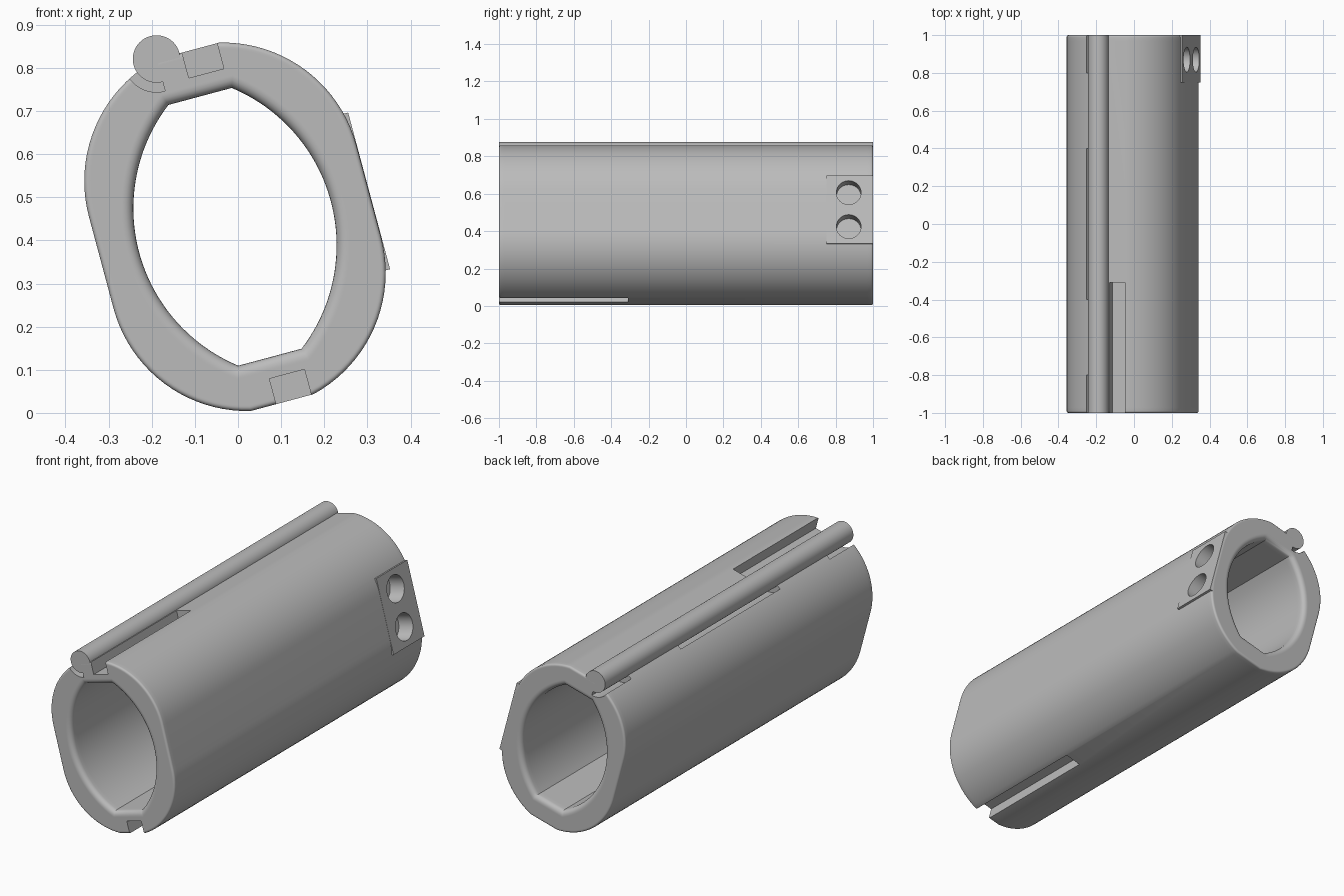
import bpy, bmesh
from math import sin, cos, asin, pi, radians
from mathutils import Matrix

if "Cube" in bpy.data.objects:
    bpy.data.objects.remove(bpy.data.objects["Cube"])

# Section frame: u across, v up, leaning 15 degrees about the long axis
TILT = Matrix.Translation((-0.007, 0, 0.4315)) @ Matrix.Rotation(radians(-15), 4, 'Y')
PIN = (-0.075, 0.423)
N = 20

grey = bpy.data.materials.new("grey")
grey.use_nodes = True
grey.diffuse_color = (0.5, 0.5, 0.5, 1)
grey.node_tree.nodes["Principled BSDF"].inputs["Base Color"].default_value = (0.5, 0.5, 0.5, 1)


def finish(bm, name):
    bmesh.ops.recalc_face_normals(bm, faces=bm.faces)
    bm.transform(TILT)
    me = bpy.data.meshes.new(name)
    bm.to_mesh(me)
    bm.free()
    me.materials.append(grey)
    ob = bpy.data.objects.new(name, me)
    bpy.context.collection.objects.link(ob)
    return ob


def prism(name, section, y0, y1):
    """Extrude a (u, v) section along the tube."""
    bm = bmesh.new()
    a, b = ([bm.verts.new((u, y, v)) for u, v in section] for y in (y0, y1))
    bm.faces.new(a)
    bm.faces.new(b)
    for i in range(len(a)):
        j = (i + 1) % len(a)
        bm.faces.new((a[i], a[j], b[j], b[i]))
    return finish(bm, name)


def rect(u0, u1, v0, v1):
    return [(u0, v0), (u1, v0), (u1, v1), (u0, v1)]


def arc(cu, cv, r, a0, a1, n):
    return [(cu + r * cos(a0 + (a1 - a0) * k / n), cv + r * sin(a0 + (a1 - a0) * k / n))
            for k in range(n + 1)]


def combine(ob, tool, operation):
    m = ob.modifiers.new("join", 'BOOLEAN')
    m.operation, m.object, m.solver = operation, tool, 'EXACT'
    bpy.context.view_layer.objects.active = ob
    bpy.ops.object.modifier_apply(modifier=m.name)
    bpy.data.objects.remove(tool)


def both_sides(right):
    return right + [(-u, v) for u, v in reversed(right)]


# Outer section: stadium with its ends cut flat, shrunk by d
def outer(d):
    r, top = 0.321 - d, 0.422 - d
    a = asin((top - 0.11) / r)
    return both_sides(arc(0, 0.11, r, a, 0, N) + arc(0, -0.11, r, 0, -a, N))


# Inner section: lens with its ends cut flat, grown by d
def inner(d):
    r, top = 0.395 + d, 0.313 + d
    a = asin(top / r)
    return both_sides(arc(-0.165, 0, r, a, -a, 2 * N + 1))


# Tube body: rings run out along the shell, around each rim and back inside
def fillet(section, f):
    steps = [i * pi / 10 for i in range(6)]
    rings = [(section(0), 1 - f - 0.02)]
    rings += [(section(f * (1 - cos(t))), 1 - f + f * sin(t)) for t in steps]
    return rings + [(section(f + 0.004), 1)]


half = fillet(outer, 0.01) + fillet(inner, 0.025)[::-1]
loops = half + [(s, -y) for s, y in reversed(half)]
bm = bmesh.new()
rings = [[bm.verts.new((u, y, v)) for u, v in s] for s, y in loops]
for k, a in enumerate(rings):
    b = rings[(k + 1) % len(rings)]
    for i in range(len(a)):
        j = (i + 1) % len(a)
        bm.faces.new((a[i], a[j], b[j], b[i]))
tube = finish(bm, "tube_body")

# Squared mounting pad with two blind round holes
combine(tube, prism("mounting_pad", rect(0.27, 0.322, -0.188, 0.188), 0.75, 0.9995), 'UNION')
for v in (-0.094, 0.094):
    bm = bmesh.new()
    place = Matrix.Translation((0.29, 0.87, v)) @ Matrix.Rotation(pi / 2, 4, 'Y')
    bmesh.ops.create_cone(bm, cap_ends=True, segments=40, radius1=0.066, radius2=0.066,
                          depth=0.1, matrix=place)
    combine(tube, finish(bm, "hole_cutter"), 'DIFFERENCE')

# Long slots in the top and bottom flats, open at the front
for v0, v1 in ((0.361, 0.5), (-0.5, -0.361)):
    combine(tube, prism("slot_cutter", rect(-0.014, 0.07, v0, v1), -1.1, -0.31), 'DIFFERENCE')

# Hinge clearance under the middle and end knuckles
for y0, y1 in ((-1.1, -0.8), (-0.4, 0.4), (0.8, 1.1)):
    groove = arc(*PIN, 0.077, pi / 2, 3 * pi / 2, 24)
    combine(tube, prism("groove_cutter", groove, y0, y1), 'DIFFERENCE')

# Hinge pin
pin = prism("hinge_pin", arc(*PIN, 0.055, 0, 2 * pi, 48)[:-1], -1, 1)

for ob in (tube, pin):
    bpy.ops.object.select_all(action='DESELECT')
    ob.select_set(True)
    bpy.context.view_layer.objects.active = ob
    bpy.ops.object.shade_smooth_by_angle(angle=radians(30))
